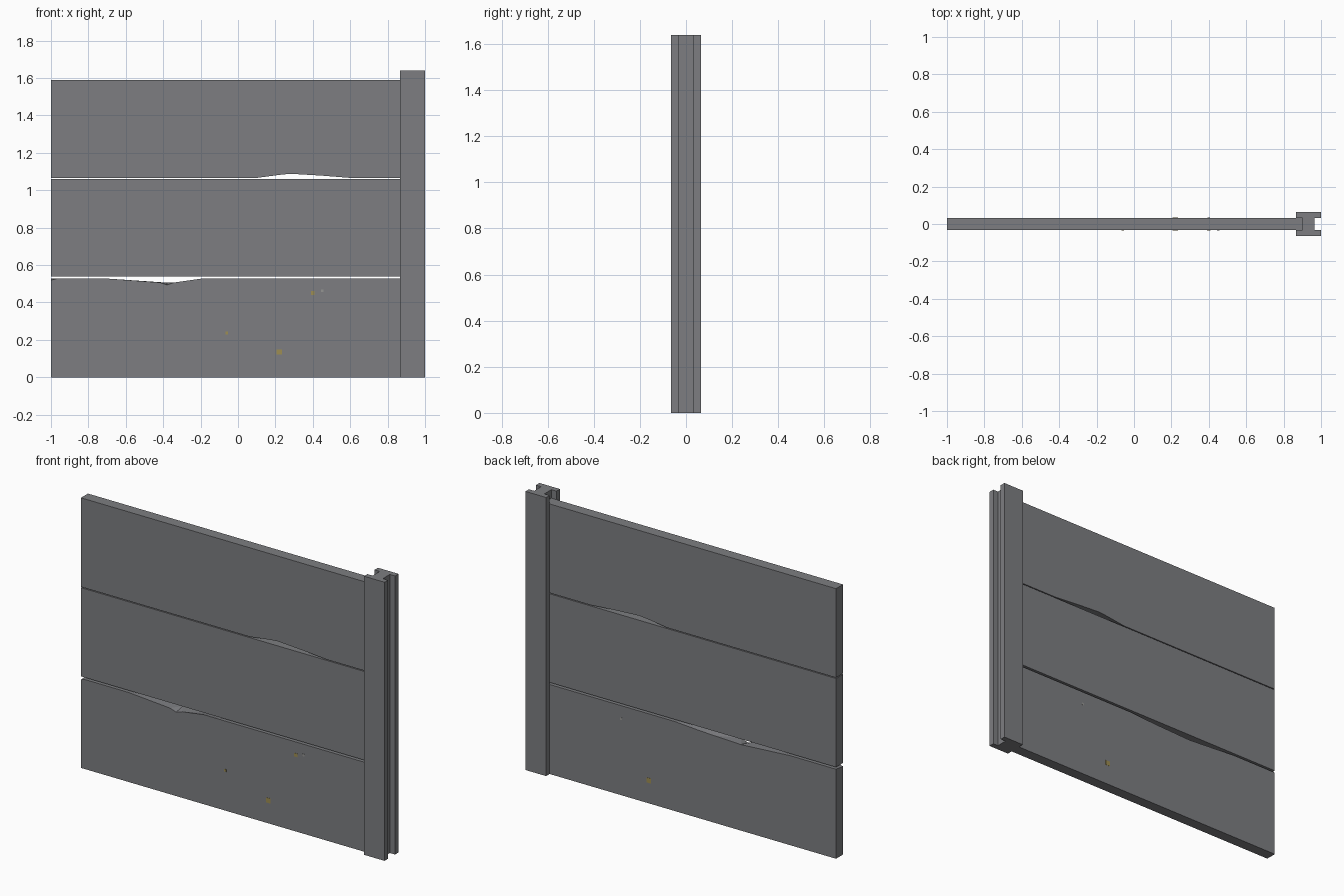
import bpy, bmesh, math

if "Cube" in bpy.data.objects:
    bpy.data.objects.remove(bpy.data.objects["Cube"])

def material(name, rgb):
    m = bpy.data.materials.new(name)
    m.diffuse_color = (*rgb, 1)
    m.use_nodes = True
    m.node_tree.nodes["Principled BSDF"].inputs["Base Color"].default_value = m.diffuse_color
    return m

CONCRETE = material("grey concrete", (0.205, 0.208, 0.22))
STAIN = material("ochre stain", (0.34, 0.27, 0.085))
PALE = material("pale grey fleck", (0.30, 0.30, 0.29))

def finish(name, bm, mat):
    bmesh.ops.recalc_face_normals(bm, faces=bm.faces)
    me = bpy.data.meshes.new(name)
    bm.to_mesh(me)
    bm.free()
    me.materials.append(mat)
    ob = bpy.data.objects.new(name, me)
    bpy.context.collection.objects.link(ob)
    return ob

HALF = 0.0325          # half panel thickness

def at(profile, x):
    """Height of a broken edge at x."""
    for (x0, z0), (x1, z1) in zip(profile, profile[1:]):
        if x0 <= x <= x1:
            return z0 + (z1 - z0) * (x - x0) / (x1 - x0)

def edge(z, *chips):
    return [(-1, z), *chips, (0.90, z)]

def panel(name, bot_front, bot_back, top_front, top_back):
    """Loft of four-cornered sections through every break in the edges."""
    edges = (bot_front, bot_back, top_back, top_front)
    ys = (-HALF, HALF, HALF, -HALF)
    xs = sorted({p[0] for e in edges for p in e})
    bm = bmesh.new()
    rings = [[bm.verts.new((x, y, at(e, x))) for e, y in zip(edges, ys)] for x in xs]
    for a, b in zip(rings, rings[1:]):
        for i in range(4):
            j = (i + 1) % 4
            bm.faces.new((a[i], a[j], b[j], b[i]))
    bm.faces.new(rings[0])
    bm.faces.new(rings[-1])
    bmesh.ops.triangulate(bm, faces=bm.faces)
    finish(name, bm, CONCRETE)

# Fence panels with chipped edges
panel("lower_panel", edge(0), edge(0),
      [(-1, 0.519), (-0.97, 0.527), (-0.69, 0.527), (-0.42, 0.507), (-0.38, 0.494),
       (-0.34, 0.507), (-0.2, 0.527), (0.90, 0.527)],
      edge(0.527, (-0.7, 0.527), (-0.38, 0.506), (-0.12, 0.516), (0.05, 0.527)))
panel("middle_panel", edge(0.539), edge(0.539), edge(1.061), edge(1.061))
chip = edge(1.066, (0.1, 1.066), (0.22, 1.082), (0.28, 1.088), (0.45, 1.078), (0.6, 1.066))
panel("upper_panel", chip, chip, edge(1.59), edge(1.59))

# H-section post with a slot on each side
quarter = [(1.0, 0.065), (1.0, HALF), (0.966, HALF)]
right = quarter + [(x, -y) for x, y in reversed(quarter)]
outline = right + [(1.866 - x, y) for x, y in reversed(right)]
bm = bmesh.new()
base = bm.faces.new([bm.verts.new((x, y, 0)) for x, y in outline])
ext = bmesh.ops.extrude_face_region(bm, geom=[base], use_keep_orig=True)
bmesh.ops.translate(bm, vec=(0, 0, 1.64),
                    verts=[v for v in ext["geom"] if isinstance(v, bmesh.types.BMVert)])
finish("post", bm, CONCRETE)

# Small stains on the lower panel: x, z, size, side (-1 front, 1 back)
spots = [(0.22, 0.135, 0.029, -1, STAIN), (0.22, 0.135, 0.029, 1, STAIN),
         (0.40, 0.45, 0.02, -1, STAIN), (0.40, 0.45, 0.014, 1, PALE),
         (-0.06, 0.237, 0.014, -1, STAIN), (0.45, 0.463, 0.014, -1, PALE)]
for i, (x, z, size, side, mat) in enumerate(spots):
    bm = bmesh.new()
    bmesh.ops.create_cube(bm, size=1)
    for v in bm.verts:
        v.co = (x + v.co.x * size, side * HALF + v.co.y * 0.003, z + v.co.z * size)
    finish(f"stain_{i + 1}", bm, mat)
